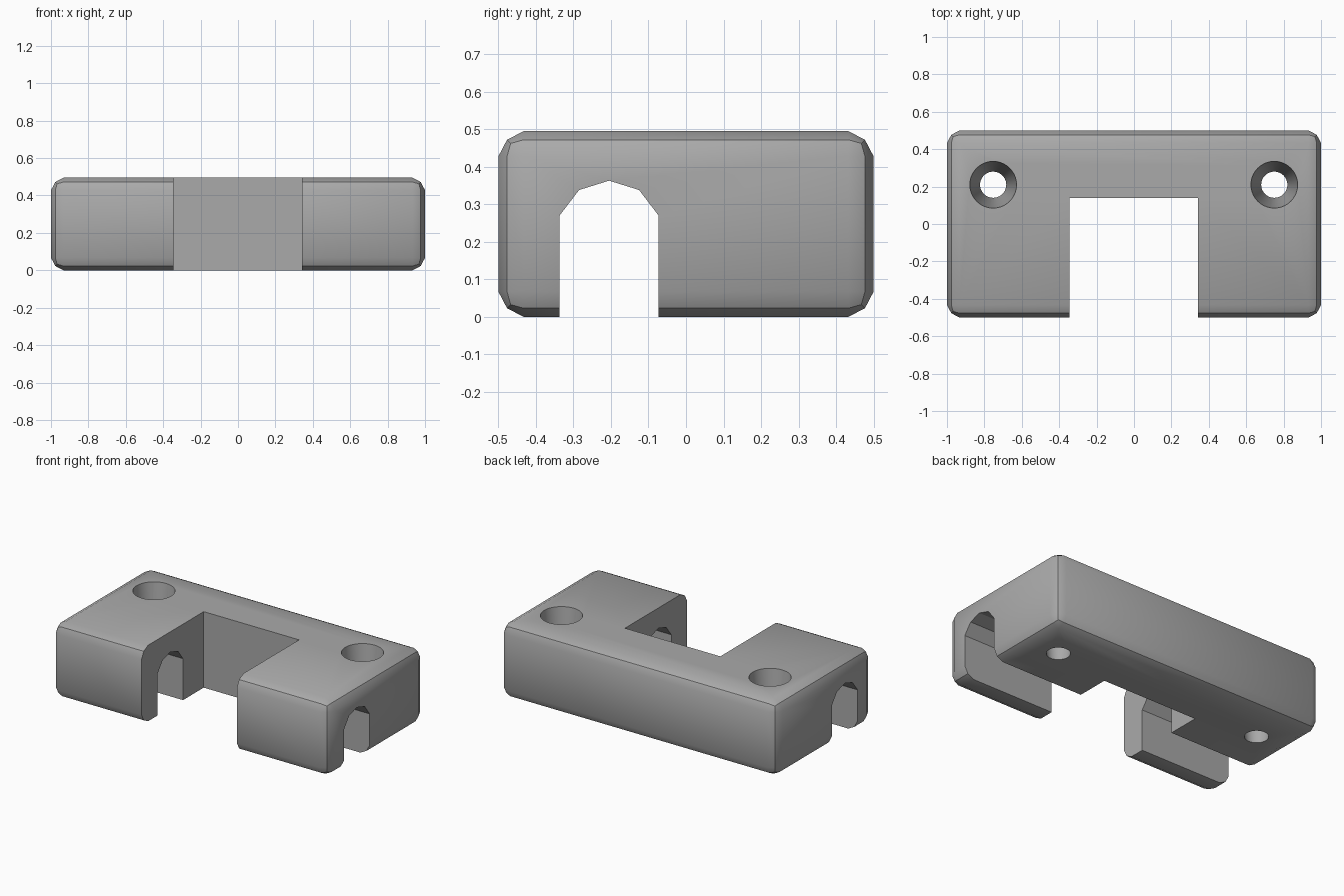
import bpy, bmesh, math

cube = bpy.data.objects.get("Cube")
if cube:
    bpy.data.objects.remove(cube, do_unlink=True)

HEIGHT = 0.495

grey = bpy.data.materials.new("mid_grey")
grey.use_nodes = True
colour = (0.4, 0.4, 0.4, 1)
grey.diffuse_color = colour
grey.node_tree.nodes["Principled BSDF"].inputs["Base Color"].default_value = colour


def make_object(name, bm):
    bmesh.ops.recalc_face_normals(bm, faces=bm.faces)
    mesh = bpy.data.meshes.new(name)
    bm.to_mesh(mesh)
    bm.free()
    mesh.materials.append(grey)
    obj = bpy.data.objects.new(name, mesh)
    bpy.context.collection.objects.link(obj)
    return obj


def box(name, low, high):
    bm = bmesh.new()
    bmesh.ops.create_cube(bm, size=1)
    for v in bm.verts:
        v.co = [a + (b - a) * (c + 0.5) for a, b, c in zip(low, high, v.co)]
    return make_object(name, bm)


# Bracket body with chamfer-like rounded edges
body = box("bracket_body", (-1, -0.5, 0), (1, 0.5, HEIGHT))
bevel = body.modifiers.new("rounded_edges", "BEVEL")
bevel.width = 0.067
bevel.segments = 2
bevel.profile = 0.43

# Central notch, open to the front
cutters = [box("notch_cutter", (-0.345, -1, -0.5), (0.342, 0.14, 1))]

# Arched channel along the full width
arch = [(-0.337, -0.2), (-0.337, 0.27), (-0.285, 0.338), (-0.205, 0.363),
        (-0.125, 0.338), (-0.073, 0.27), (-0.073, -0.2)]
bm = bmesh.new()
face = bm.faces.new([bm.verts.new((-1.5, y, z)) for y, z in arch])
sweep = bmesh.ops.extrude_face_region(bm, geom=[face])
for v in sweep["geom"]:
    if isinstance(v, bmesh.types.BMVert):
        v.co.x = 1.5
cutters.append(make_object("channel_cutter", bm))

# Tapered screw holes, wide at the top
overshoot = 0.1
slope = (0.125 - 0.07) / HEIGHT
for side, x in (("right", -0.753), ("left", 0.75)):
    bm = bmesh.new()
    bmesh.ops.create_cone(bm, cap_ends=True, segments=40,
                          radius1=0.07 - slope * overshoot,
                          radius2=0.125 + slope * overshoot,
                          depth=HEIGHT + 2 * overshoot)
    bmesh.ops.translate(bm, verts=bm.verts, vec=(x, 0.21, HEIGHT / 2))
    cutters.append(make_object(side + "_hole_cutter", bm))

# Cut the body, then bake the modifiers and drop the cutters
for cutter in cutters:
    cutter.hide_render = True
    cut = body.modifiers.new(cutter.name, "BOOLEAN")
    cut.operation = "DIFFERENCE"
    cut.solver = "EXACT"
    cut.object = cutter
bpy.ops.object.select_all(action="DESELECT")
body.select_set(True)
bpy.context.view_layer.objects.active = body
for modifier in list(body.modifiers):
    bpy.ops.object.modifier_apply(modifier=modifier.name)
for cutter in cutters:
    bpy.data.objects.remove(cutter, do_unlink=True)
bpy.ops.object.shade_smooth_by_angle(angle=math.radians(30))
